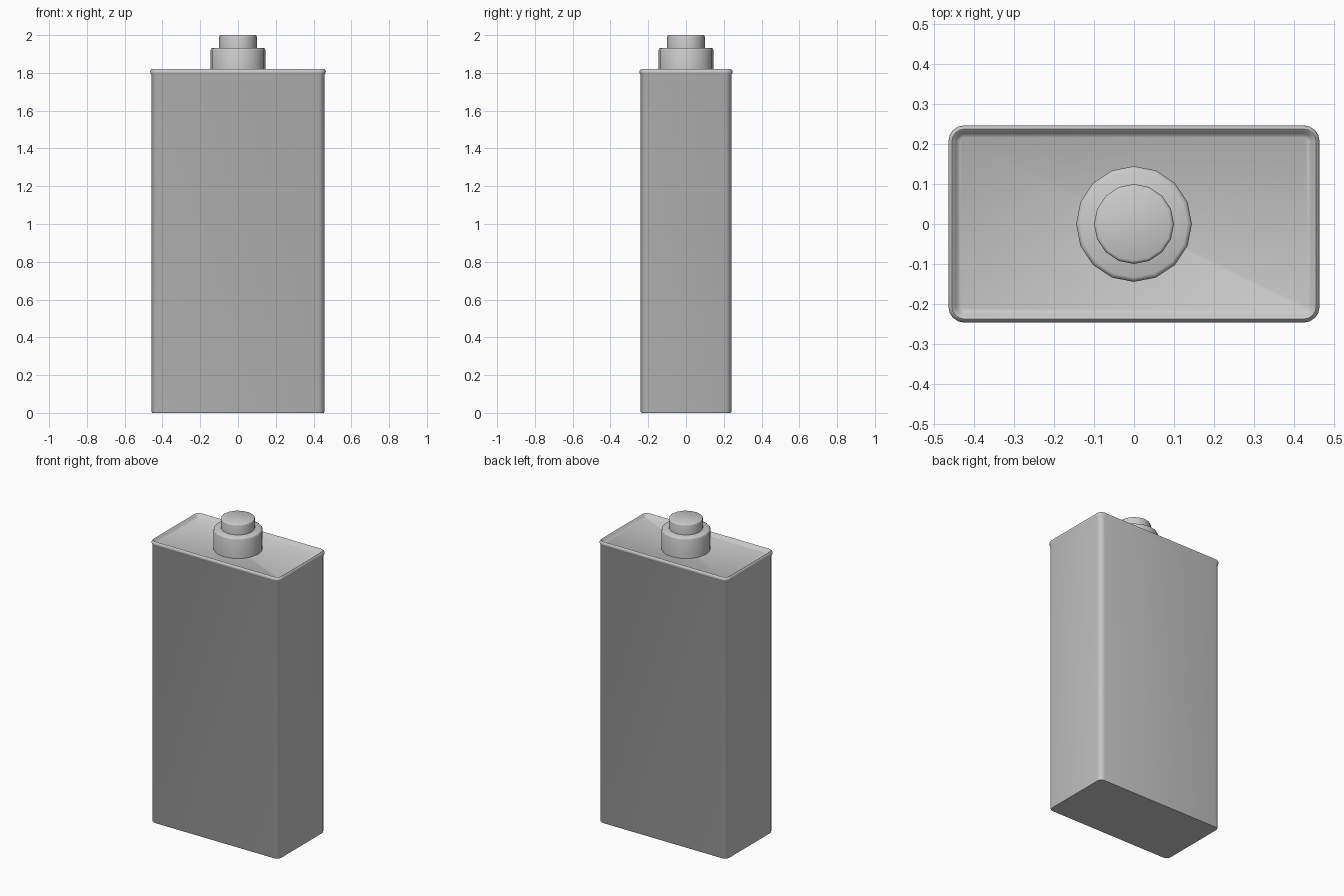
import bpy, bmesh, math

cube = bpy.data.objects.get("Cube")
if cube:
    bpy.data.objects.remove(cube, do_unlink=True)

metal = bpy.data.materials.new("light_grey_metal")
metal.use_nodes = True
grey = (0.6, 0.6, 0.6, 1)
metal.diffuse_color = grey
metal.node_tree.nodes["Principled BSDF"].inputs["Base Color"].default_value = grey


def rounded_rect(hx, hy, r, z, steps=4):
    """Outline of a rounded rectangle at height z."""
    pts = []
    for q, (sx, sy) in enumerate([(1, 1), (-1, 1), (-1, -1), (1, -1)]):
        for i in range(steps + 1):
            a = (q + i / steps) * math.pi / 2
            pts.append((sx * (hx - r) + r * math.cos(a),
                        sy * (hy - r) + r * math.sin(a), z))
    return pts


def circle(r, z, sides=16):
    return [(r * math.cos(2 * math.pi * i / sides),
             r * math.sin(2 * math.pi * i / sides), z) for i in range(sides)]


def loft(name, outlines, angle):
    """Skin a stack of outlines, close both ends and smooth the result."""
    bm = bmesh.new()
    rings = [[bm.verts.new(p) for p in o] for o in outlines]
    n = len(rings[0])
    for low, high in zip(rings, rings[1:]):
        for i in range(n):
            j = (i + 1) % n
            bm.faces.new((low[i], low[j], high[j], high[i]))
    bm.faces.new(rings[0][::-1])
    bm.faces.new(rings[-1])
    mesh = bpy.data.meshes.new(name)
    bm.to_mesh(mesh)
    bm.free()
    obj = bpy.data.objects.new(name, mesh)
    bpy.context.collection.objects.link(obj)
    mesh.materials.append(metal)
    bpy.ops.object.select_all(action='DESELECT')
    obj.select_set(True)
    bpy.context.view_layer.objects.active = obj
    bpy.ops.object.shade_smooth_by_angle(angle=math.radians(angle))
    return obj


# Can body with rolled rim and recessed lid: (inset from the widest outline, height)
HX, HY, R = 0.465, 0.247, 0.04
profile = [(0.011, 0), (0.007, 0.006), (0.007, 1.79), (0.002, 1.797),
           (0, 1.806), (0.003, 1.815), (0.009, 1.82), (0.016, 1.815),
           (0.021, 1.806), (0.03, 1.8)]
loft("can_body", [rounded_rect(HX - d, HY - d, R - d, z) for d, z in profile], 50)

# Spout collar and cap: (radius, height)
loft("spout_collar", [circle(r, z) for r, z in
                      [(0.145, 1.795), (0.145, 1.92), (0.142, 1.928), (0.134, 1.932)]], 60)
loft("spout_cap", [circle(r, z) for r, z in
                   [(0.1, 1.925), (0.1, 1.99), (0.098, 1.997), (0.092, 2.0)]], 60)
